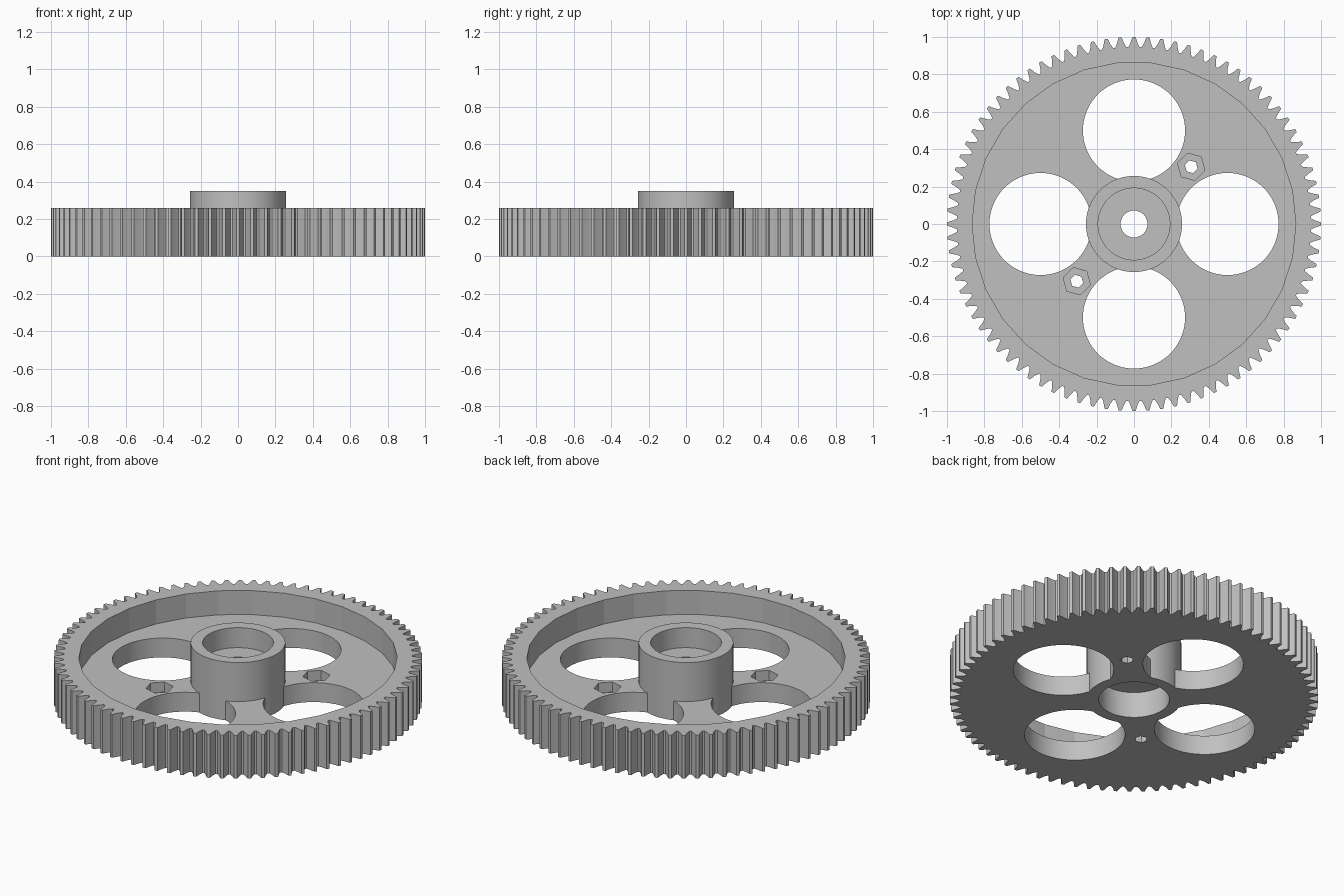
import bpy
import bmesh
from math import sin, cos, pi, radians

cube = bpy.data.objects.get("Cube")
if cube:
    bpy.data.objects.remove(cube, do_unlink=True)

TEETH = 84
RIM_HEIGHT, WEB_HEIGHT, HUB_HEIGHT = 0.26, 0.116, 0.35

# Material
grey = bpy.data.materials.new("plain_grey")
grey.use_nodes = True
color = (0.53, 0.53, 0.53, 1)
grey.diffuse_color = color
grey.node_tree.nodes["Principled BSDF"].inputs["Base Color"].default_value = color


def prism(name, outline, z0, z1):
    """Extrude a closed outline of (x, y) points from z0 to z1."""
    bm = bmesh.new()
    base = bm.faces.new([bm.verts.new((x, y, z0)) for x, y in outline])
    top = bmesh.ops.extrude_face_region(bm, geom=[base])["geom"]
    moved = [v for v in top if isinstance(v, bmesh.types.BMVert)]
    bmesh.ops.translate(bm, verts=moved, vec=(0, 0, z1 - z0))
    bmesh.ops.recalc_face_normals(bm, faces=bm.faces)
    mesh = bpy.data.meshes.new(name)
    bm.to_mesh(mesh)
    bm.free()
    mesh.materials.append(grey)
    obj = bpy.data.objects.new(name, mesh)
    bpy.context.collection.objects.link(obj)
    return obj


def circle(r, sides, cx=0, cy=0, turn=0):
    angles = [turn + 2 * pi * i / sides for i in range(sides)]
    return [(cx + r * cos(a), cy + r * sin(a)) for a in angles]


def combine(target, tool, operation):
    """Apply a boolean and remove the tool object."""
    mod = target.modifiers.new(operation.lower(), 'BOOLEAN')
    mod.operation, mod.solver, mod.object = operation, 'EXACT', tool
    bpy.ops.object.select_all(action='DESELECT')
    bpy.context.view_layer.objects.active = target
    target.select_set(True)
    bpy.ops.object.modifier_apply(modifier=mod.name)
    bpy.data.objects.remove(tool, do_unlink=True)


def cut(target, outline, z0, z1):
    combine(target, prism("cutter", outline, z0, z1), 'DIFFERENCE')


# Toothed blank: each tooth is a short run of (pitch fraction, radius) points
tooth = [(-0.42, 0.947), (-0.27, 0.967), (-0.11, 1.0),
         (0.11, 1.0), (0.27, 0.967), (0.42, 0.947)]
pitch = 2 * pi / TEETH
outline = [(r * cos((i + f) * pitch), r * sin((i + f) * pitch))
           for i in range(TEETH) for f, r in tooth]
gear = prism("gear_wheel", outline, 0, RIM_HEIGHT)

# Recess inside the rim
cut(gear, circle(0.865, 30), WEB_HEIGHT, 1)

# Four large lightening holes
for i in range(4):
    a = i * pi / 2
    cut(gear, circle(0.273, 80, 0.5 * cos(a), 0.5 * sin(a)), -1, 1)

# Hub
combine(gear, prism("hub", circle(0.257, 80), 0, HUB_HEIGHT), 'UNION')

# Shaft bore with a bearing seat at each end
cut(gear, circle(0.072, 48), -1, 1)
cut(gear, circle(0.192, 80), HUB_HEIGHT - 0.12, 1)
cut(gear, circle(0.192, 80), -1, 0.155)

# Two hexagonal nut pockets with screw holes
for s in (-1, 1):
    c = 0.306 * s
    cut(gear, circle(0.075, 6, c, c, radians(45)), WEB_HEIGHT - 0.06, 1)
    cut(gear, circle(0.035, 6, c, c, radians(45)), -1, 1)

# Smooth round walls, crisp edges and facets
bpy.ops.object.select_all(action='DESELECT')
gear.select_set(True)
bpy.context.view_layer.objects.active = gear
bpy.ops.object.shade_smooth_by_angle(angle=radians(10))
